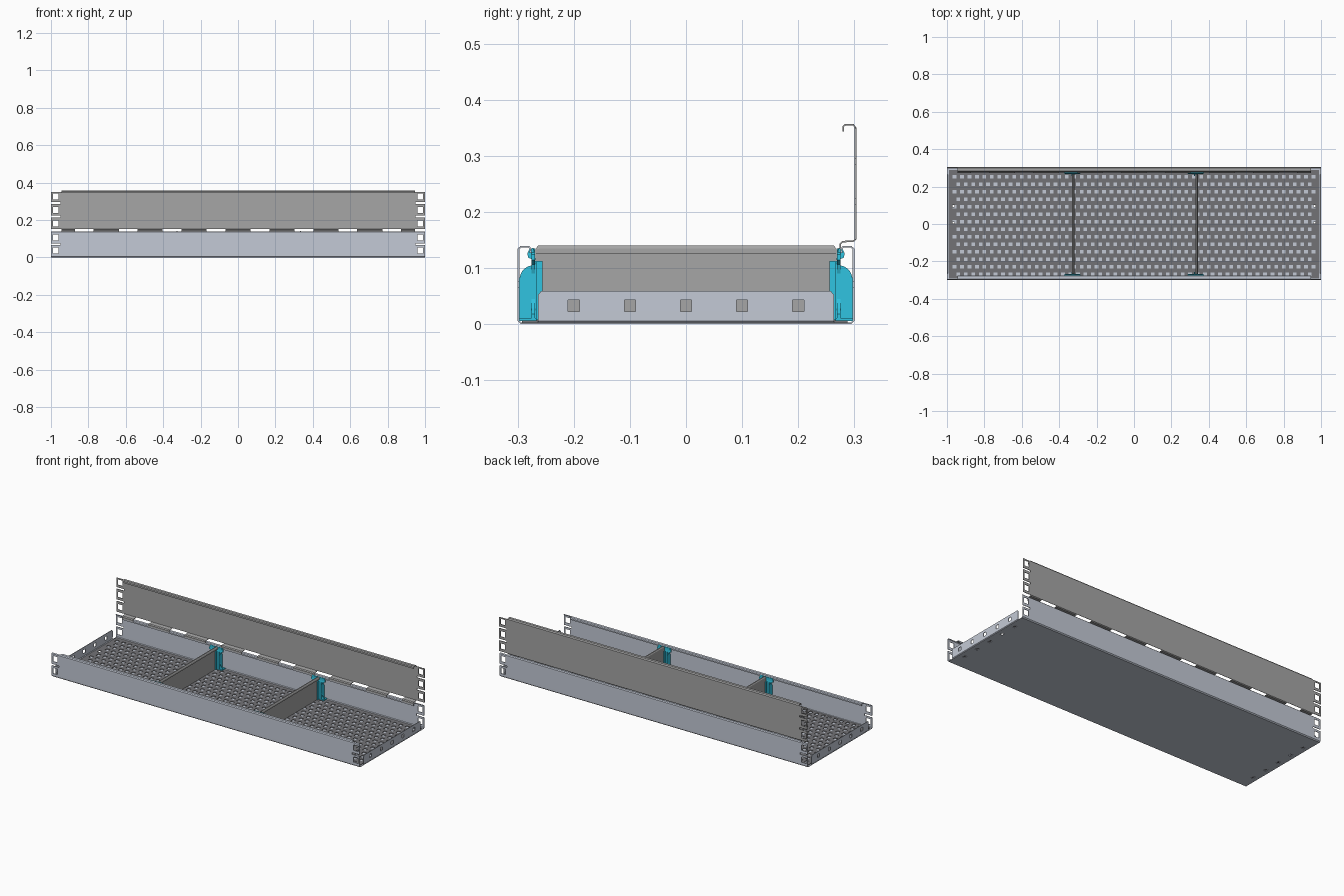
import bpy, bmesh, math

if "Cube" in bpy.data.objects:
    bpy.data.objects.remove(bpy.data.objects["Cube"])


def material(name, rgb):
    m = bpy.data.materials.new(name)
    m.diffuse_color = (*rgb, 1)
    m.use_nodes = True
    m.node_tree.nodes["Principled BSDF"].inputs["Base Color"].default_value = m.diffuse_color
    return m


STEEL = material("light_steel", (0.55, 0.59, 0.67))
DARK = material("dark_steel", (0.38, 0.38, 0.38))
MAT = material("rubber", (0.17, 0.17, 0.18))
BLUE = material("blue_plastic", (0.03, 0.55, 0.75))


def finish(name, bm, mat):
    me = bpy.data.meshes.new(name)
    bmesh.ops.recalc_face_normals(bm, faces=bm.faces[:])
    bm.to_mesh(me)
    bm.free()
    ob = bpy.data.objects.new(name, me)
    bpy.context.collection.objects.link(ob)
    me.materials.append(mat)
    return ob


def sheet(name, us, profile, place, hole, mat, thick=0.003):
    """Folded sheet metal: sweep a profile along u, leaving out hole cells."""
    bm = bmesh.new()
    us = sorted(set(round(u, 5) for u in us))
    grid = [[bm.verts.new(place(u, *p)) for p in profile] for u in us]
    for i in range(len(us) - 1):
        u = (us[i] + us[i + 1]) / 2
        for j in range(len(profile) - 1):
            a, b = [(profile[j][k] + profile[j + 1][k]) / 2 for k in (0, 1)]
            if not hole(u, a, b):
                bm.faces.new((grid[i][j], grid[i + 1][j],
                              grid[i + 1][j + 1], grid[i][j + 1]))
    bmesh.ops.delete(bm, geom=[v for v in bm.verts if not v.link_faces], context='VERTS')
    ob = finish(name, bm, mat)
    mod = ob.modifiers.new("thickness", 'SOLIDIFY')
    mod.thickness = thick
    mod.offset = 0
    return ob


def prism(bm, pts, lo, hi, place):
    """Extrude a 2D outline between lo and hi."""
    ends = [[bm.verts.new(place(t, *p)) for p in pts] for t in (lo, hi)]
    bm.faces.new(ends[0])
    bm.faces.new(ends[1][::-1])
    n = len(pts)
    for i in range(n):
        k = (i + 1) % n
        bm.faces.new((ends[0][i], ends[0][k], ends[1][k], ends[1][i]))


def mirrored(vals):
    return [s * v for v in vals for s in (-1, 1)]


along_x = lambda u, a, b: (u, a, b)


def end_cut(x, z, holes, slots):
    """Square holes and open slots in the end tabs of a wall."""
    x = abs(x)
    return (0.96 < x < 0.99 and any(abs(z - h) < 0.016 for h in holes)) or \
           (x > 0.95 and any(abs(z - s) < 0.005 for s in slots))


# Tray: floor, long walls and folded top lips in one sheet
wall = [(0.277, 0.127), (0.277, 0.134), (0.280, 0.138), (0.294, 0.138), (0.2985, 0.134),
        (0.2985, 0.123), (0.2985, 0.091), (0.2985, 0.075), (0.2985, 0.065),
        (0.2985, 0.053), (0.2985, 0.021), (0.2985, 0.006), (0.294, 0.0015)]
floor_y = mirrored([0.01, 0.09, 0.11, 0.19, 0.21])
tray_profile = ([(-y, z) for y, z in wall] + [(y, 0.0015) for y in sorted(floor_y)]
                + wall[::-1])


def tray_hole(x, y, z):
    if z < 0.002:
        near = any(abs(y - c) < 0.005 for c in (-0.2, -0.1, 0, 0.1, 0.2))
        return near and 0.96 < abs(x) < 0.975
    if z > 0.136 or abs(y) < 0.29:
        return z > 0.1 and abs(x) > 0.945
    return abs(y) > 0.297 and end_cut(x, z, (0.037, 0.107), (0.07,))


sheet("tray", mirrored([0.9985, 0.99, 0.975, 0.96, 0.95, 0.945]), tray_profile,
      along_x, tray_hole, STEEL)

# Low end walls with a row of square holes
end_y = mirrored([0.01, 0.09, 0.11, 0.19, 0.21, 0.256, 0.264])
for s, side in ((-1, "left"), (1, "right")):
    sheet(side + "_end_wall", end_y,
          [(0.994, 0.0015), (0.9985, 0.006), (0.9985, 0.023), (0.9985, 0.043),
           (0.9985, 0.052), (0.9985, 0.059)],
          lambda u, a, b, s=s: (s * a, max(-0.258, min(0.258, u)) if b > 0.055 else u, b),
          lambda u, a, b: 0.023 < b < 0.043 and
          any(abs(u - c) < 0.01 for c in (-0.2, -0.1, 0, 0.1, 0.2)), STEEL)

# Tall back panel with a top hook and a tabbed bottom lip
gaps = [(k - 3.5) * 0.235 for k in range(8)]
back_profile = [(0.275, 0.134), (0.275, 0.143), (0.279, 0.147), (0.298, 0.148), (0.302, 0.151)]
for h in (0.182, 0.254, 0.326):
    back_profile += [(0.302, h - 0.016), (0.302, h + 0.016)]
    if h < 0.3:
        back_profile += [(0.302, h + 0.031), (0.302, h + 0.041)]
back_profile += [(0.302, 0.350), (0.298, 0.3555), (0.284, 0.3555), (0.280, 0.352), (0.280, 0.343)]


def back_hole(x, y, z):
    if y < 0.301:
        if abs(x) > 0.945:
            return True
        return z < 0.16 and any(abs(x - g) < 0.05 for g in gaps)
    return end_cut(x, z, (0.182, 0.254, 0.326), (0.218, 0.290))


sheet("back_panel", mirrored([0.9985, 0.99, 0.96, 0.95, 0.945])
      + [g + d for g in gaps for d in (-0.05, 0.05)],
      back_profile, along_x, back_hole, DARK)

# Perforated mat: staggered square holes in every second row
ys = [-0.278 + 0.02 * j for j in range(-0, 28)]
row = lambda y: round((y + 0.268) / 0.02)
sheet("perforated_mat", [-0.99 + 0.02 * i for i in range(100)],
      [(y, 0.0048) for y in [-0.292] + ys + [0.276, 0.288]], along_x,
      lambda x, y, z: -0.278 < y < 0.264 and row(y) % 2 == 0 and abs(x) < 0.975
      and (round((x + 0.98) / 0.02) + row(y) // 2) % 2 == 0, MAT, 0.003)


# Clip outlines, measured outward from the tray's middle
arc = [(0.272 + 0.025 * math.cos(t), 0.078 + 0.027 * math.sin(t))
       for t in [math.radians(a) for a in (0, 18, 36, 54, 72, 88)]]
body = [(0.266, 0.006), (0.297, 0.006), (0.297, 0.022)] + arc + [(0.266, 0.112)]
half = [(0.040, 0.006), (0.040, 0.018), (0.028, 0.028), (0.022, 0.045), (0.022, 0.090),
        (0.028, 0.106), (0.045, 0.114), (0.045, 0.124), (0.030, 0.135)]
i_plate = half + [(-x, z) for x, z in reversed(half)]

for x0, label in ((-0.33, "left"), (0.33, "right")):
    # Divider plate with a folded top edge and clipped corners
    sheet(label + "_divider", mirrored([0.268, 0.258]),
          [(0, 0.0065), (0, 0.125), (0, 0.134), (0.003, 0.1385), (0.007, 0.1385),
           (0.010, 0.134), (0.010, 0.125)],
          lambda u, a, b: (x0 + a, u * (0.985 if b > 0.137 else 1), b),
          lambda u, a, b: False, DARK)
    # Clips that hold the divider to the long walls
    for s, end in ((-1, "front"), (1, "back")):
        bm = bmesh.new()
        yz = lambda t, a, b: (x0 + t, s * a, b)
        xz = lambda t, a, b: (x0 + a, s * t, b)
        for c in (-0.022, 0.012):
            prism(bm, body, c, c + 0.010, yz)                       # side ribs
        prism(bm, i_plate, 0.269, 0.275, xz)                        # face plate
        for c in (-0.008, 0.003):
            prism(bm, [(0.256, 0.007), (0.271, 0.007), (0.271, 0.113), (0.256, 0.113)],
                  c, c + 0.004, yz)                                 # divider channel
        prism(bm, [(0.266, 0.006), (0.297, 0.006), (0.297, 0.011), (0.266, 0.011)],
              -0.04, 0.04, yz)                                      # foot
        prism(bm, [(0.268, 0.114), (0.281, 0.118), (0.283, 0.126), (0.279, 0.134),
                   (0.272, 0.136)], -0.040, 0.040, yz)              # top hook
        finish(f"{label}_{end}_clip", bm, BLUE)
